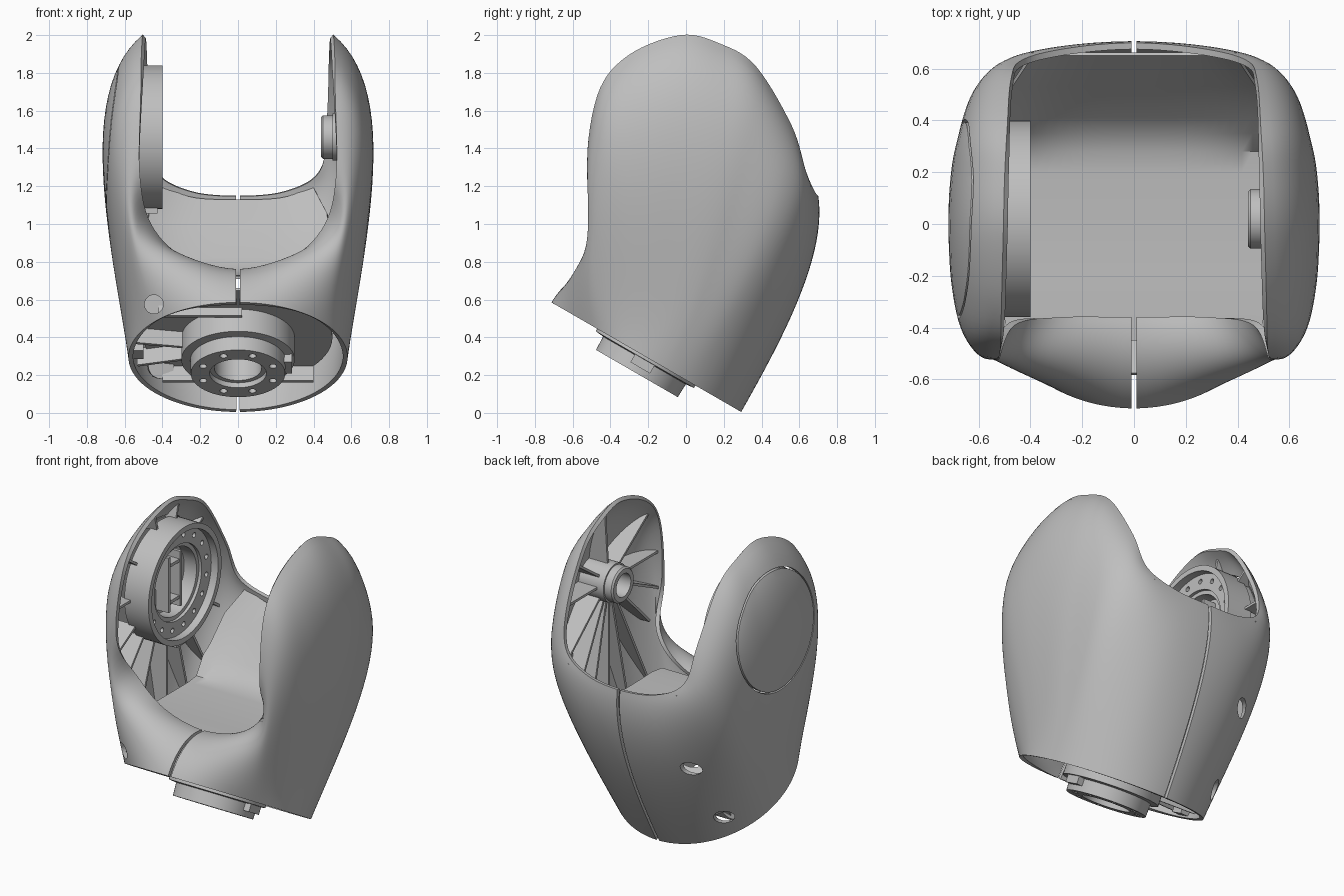
import bpy, bmesh, math
from math import sin, cos, radians, pi
from mathutils import Matrix, Vector
from mathutils.bvhtree import BVHTree

old = bpy.data.objects.get("Cube")
if old:
    bpy.data.objects.remove(old, do_unlink=True)

GREY = bpy.data.materials.new("cast grey")
GREY.use_nodes = True
GREY.diffuse_color = (0.52, 0.52, 0.52, 1)
GREY.node_tree.nodes["Principled BSDF"].inputs["Base Color"].default_value = GREY.diffuse_color

# Local z of BASE is the tilted mounting axis; local z of HINGE is the x axis
BASE = Matrix.Translation((0, -0.21, 0.295)) @ Matrix.Rotation(radians(-30), 4, 'X')
HINGE = Matrix.Translation((0, 0.02, 1.46)) @ Matrix.Rotation(radians(90), 4, 'Y')


def smooth(ob):
    ob.data.shade_smooth()
    ob.data.set_sharp_from_angle(angle=radians(35))


def finish(name, bm, matrix=None, closed=True):
    if closed:
        bmesh.ops.recalc_face_normals(bm, faces=bm.faces[:])
    if matrix:
        bm.transform(matrix)
    me = bpy.data.meshes.new(name)
    bm.to_mesh(me)
    bm.free()
    me.materials.append(GREY)
    ob = bpy.data.objects.new(name, me)
    bpy.context.collection.objects.link(ob)
    smooth(ob)
    return ob


def apply(ob, kind, **settings):
    mod = ob.modifiers.new(kind.lower(), kind)
    for key, value in settings.items():
        setattr(mod, key, value)
    with bpy.context.temp_override(object=ob, active_object=ob):
        bpy.ops.object.modifier_apply(modifier=mod.name)
    smooth(ob)


def cut(ob, cutter):
    cutter.hide_render = True
    apply(ob, 'BOOLEAN', object=cutter, operation='DIFFERENCE', solver='EXACT')
    bpy.data.objects.remove(cutter, do_unlink=True)


def lathe(name, profile, matrix, segs=64):
    """Revolve a closed (radius, height) loop about local z."""
    bm = bmesh.new()
    rings = [[bm.verts.new((r * cos(k), r * sin(k), h)) for r, h in profile]
             for k in (2 * pi * i / segs for i in range(segs))]
    n = len(profile)
    for i in range(segs):
        a, b = rings[i], rings[(i + 1) % segs]
        for j in range(n):
            bm.faces.new((a[j], b[j], b[(j + 1) % n], a[(j + 1) % n]))
    return finish(name, bm, matrix)


def tube(name, r0, r1, h0, h1, matrix):
    return lathe(name, [(r0, h0), (r1, h0), (r1, h1), (r0, h1)], matrix)


def box(name, size, pos, matrix, turn=0):
    bm = bmesh.new()
    bmesh.ops.create_cube(bm, size=1)
    bm.transform(Matrix.Rotation(turn, 4, 'Z') @ Matrix.Translation(pos) @ Matrix.Diagonal((*size, 1)))
    return finish(name, bm, matrix)


def pegs(name, count, ring, radius, h, depth, matrix):
    """A circle of short cylinders; one alone sits on the axis."""
    bm = bmesh.new()
    for i in range(count):
        k = 2 * pi * (i + 0.5) / count
        bmesh.ops.create_cone(bm, cap_ends=True, segments=20, radius1=radius, radius2=radius, depth=depth,
                              matrix=Matrix.Translation((ring * cos(k), ring * sin(k), h)))
    return finish(name, bm, matrix)


# Shell meridians, front to back: angle on base ring, two handles, rim point
COLUMNS = [
    (0, 0, -.65, .69, 0, -.53, .79, 0, -.36, .755),
    (30, .33, -.62, .72, .37, -.56, .92, .28, -.36, .82),
    (50, .5, -.56, .75, .54, -.57, 1.0, .46, -.39, 1.0),
    (65, .57, -.45, .8, .65, -.54, 1.2, .52, -.52, 1.27),
    (76, .61, -.26, .8, .8, -.46, 1.5, .515, -.47, 1.68),
    (83, .63, -.1, .82, .87, -.28, 1.6, .512, -.31, 1.89),
    (90, .645, .07, .82, .89, -.08, 1.68, .505, -.03, 2),
    (97, .645, .15, .77, .88, .2, 1.66, .5, .18, 1.955),
    (104, .63, .2, .7, .84, .41, 1.6, .49, .37, 1.835),
    (118, .58, .32, .65, .75, .6, 1.25, .475, .56, 1.52),
    (135, .46, .42, .55, .57, .7, 1.1, .43, .635, 1.28),
    (155, .27, .5, .47, .3, .74, .9, .25, .68, 1.175),
    (180, 0, .54, .44, 0, .745, .85, 0, .7, 1.15)]


def reflect(col, angle):
    return (angle, *(-v if i % 3 == 0 else v for i, v in enumerate(col[1:])))


def catmull(p, q, r, s, t):
    return [0.5 * (2 * b + (c - a) * t + (2 * a - 5 * b + 4 * c - d) * t * t + (3 * b - a - 3 * c + d) * t ** 3)
            for a, b, c, d in zip(p, q, r, s)]


def shell_grid(rows=28, span=7):
    cols = [reflect(COLUMNS[1], -30)] + COLUMNS + [reflect(COLUMNS[-2], 205)]
    grid = []
    for i in range(len(COLUMNS) - 1):
        last = i == len(COLUMNS) - 2
        for k in range(span + last):
            c = catmull(*cols[i:i + 4], k / span)
            a = radians(c[0])
            pts = [BASE @ Vector((0.58 * sin(a), -0.58 * cos(a), 0))]
            pts += [Vector(c[n:n + 3]) for n in (1, 4, 7)]
            line = []
            for j in range(rows + 1):
                t = j / rows
                u = 1 - t
                p = pts[0] * u**3 + pts[1] * 3*u*u*t + pts[2] * 3*u*t*t + pts[3] * t**3
                p.x = max(p.x, 0.01)
                line.append(p)
            grid.append(line)
    return grid


def surface(name, grid, side=1):
    bm = bmesh.new()
    vs = [[bm.verts.new((p[0] * side, p[1], p[2])) for p in line] for line in grid]
    for a, b in zip(vs, vs[1:]):
        for j in range(len(a) - 1):
            f = (a[j], b[j], b[j + 1], a[j + 1])
            bm.faces.new(f if side > 0 else f[::-1])
    return finish(name, bm, closed=False)


# Two mirrored shell halves with a seam gap
GRID = shell_grid()
trees, shells = {}, {}
for side, name in ((1, "left_shell"), (-1, "right_shell")):
    ob = surface(name, GRID, side)
    trees[side] = BVHTree.FromPolygons([v.co for v in ob.data.vertices], [p.vertices[:] for p in ob.data.polygons])
    apply(ob, 'SOLIDIFY', thickness=0.025, offset=-1)
    shells[side] = ob

# Screw holes with blind seats, and the round cover gap, in the right shell
for pos, way in (((-.445, -.52, .575), (0, -1, 0)), ((-.41, .43, .67), (.1, 1, 0)), ((-.43, .2, .25), (-.2, 1, 0))):
    turn = Matrix.Translation(pos) @ Vector(way).to_track_quat('Z', 'Y').to_matrix().to_4x4()
    cut(shells[-1], pegs("hole_cutter", 1, 0, 0.05, 0, 0.3, turn))
    pegs("screw_seat", 1, 0, 0.07, -0.11, 0.02, turn)
cut(shells[-1], tube("cover_cutter", 0.374, 0.384, -0.9, -0.5, HINGE))

# Saddle floor, curving up into the back wall
PROFILE = [(-.45, .725, .49), (-.36, .73, .5), (-.2, .725, .5), (.2, .725, .5), (.28, .735, .5),
           (.35, .765, .5), (.41, .82, .49), (.53, .98, .47), (.65, 1.13, .39)]
floor = surface("saddle_floor", [[(w * k / 12, y, z + 0.08 * (k / 12) ** 4 * (y > 0.3)) for y, z, w in PROFILE]
                                 for k in range(-12, 13)])
apply(floor, 'SOLIDIFY', thickness=0.015, offset=-1)


# Radial ribs that follow the inside of each arm
def ribs(name, side, start, angles, lip):
    bm = bmesh.new()
    for deg in angles:
        d = Vector((0, cos(radians(deg)), sin(radians(deg))))
        inner, outer = [], []
        for i in range(45):
            p = Vector((side * 0.3, 0.02, 1.46)) + d * (start + 0.02 * i)
            hit = trees[side].ray_cast(p, Vector((side, 0, 0)))[0]
            if hit is None or abs(hit.x) < lip + 0.025 or p.z < 0.62:
                break
            outer.append(hit - Vector((side * 0.012, 0, 0)))
            inner.append(Vector((side * lip, p.y, p.z)))
        if len(inner) > 1:
            bm.faces.new([bm.verts.new(p) for p in inner + outer[::-1]])
    ob = finish(name, bm, closed=False)
    apply(ob, 'SOLIDIFY', thickness=0.016, offset=0)


ribs("left_ribs", 1, 0.1, (0, 35, 85, 145, 180, 205, 225, 243, 257, 270, 283, 297, 320), 0.545)
ribs("right_ribs", -1, 0.37, (0, 35, 75, 105, 145, 180, 210, 230, 250, 270, 285, 300, 325), 0.53)

# Left pivot hub
lathe("left_hub", [(.075, .44), (.105, .44), (.115, .45), (.115, .5), (.125, .5), (.125, .68), (.075, .68)], HINGE)

# Right bearing housing: stepped drum, bolt ring and slotted core
housing = lathe("bearing_housing", [(.38, -.4), (.38, -.575), (.22, -.575), (.22, -.47), (.245, -.47),
                                    (.245, -.45), (.345, -.45), (.345, -.4)], HINGE)
cut(housing, pegs("bolt_cutter", 16, 0.3, 0.016, -0.45, 0.08, HINGE))
tube("bearing_backplate", 0.09, 0.225, -0.585, -0.56, HINGE)
for s in (-1, 1):
    box("core_post", (0.36, 0.02, 0.1), (0, s * 0.06, -0.52), HINGE)
    box("core_bridge", (0.02, 0.12, 0.09), (s * 0.12, 0, -0.52), HINGE)
box("housing_tab", (0.05, 0.1, 0.07), (0.38, 0, -0.46), HINGE)

# Tilted mounting flange under the body
flange = lathe("mount_flange", [(.125, -.07), (.15, -.07), (.15, -.1), (.25, -.1), (.253, -.02), (.3, -.015),
                                (.3, .16), (.125, .16)], BASE)
cut(flange, pegs("bolt_cutter", 8, 0.2, 0.02, -0.1, 0.08, BASE))
tube("inner_deck", 0.2, 0.5, 0.12, 0.135, BASE)
for deg in (165, 190):
    box("deck_rib", (0.26, 0.018, 0.1), (0.42, 0, 0.08), BASE, radians(deg))
box("front_rail", (0.44, 0.02, 0.06), (-0.2, -0.31, 0.1), BASE)
box("back_rail", (0.8, 0.02, 0.1), (0, 0.31, 0.08), BASE)
box("flange_key", (0.05, 0.12, 0.07), (0.26, 0, -0.03), BASE)
box("side_clip", (0.06, 0.09, 0.05), (-0.53, 0, 0.04), BASE)
